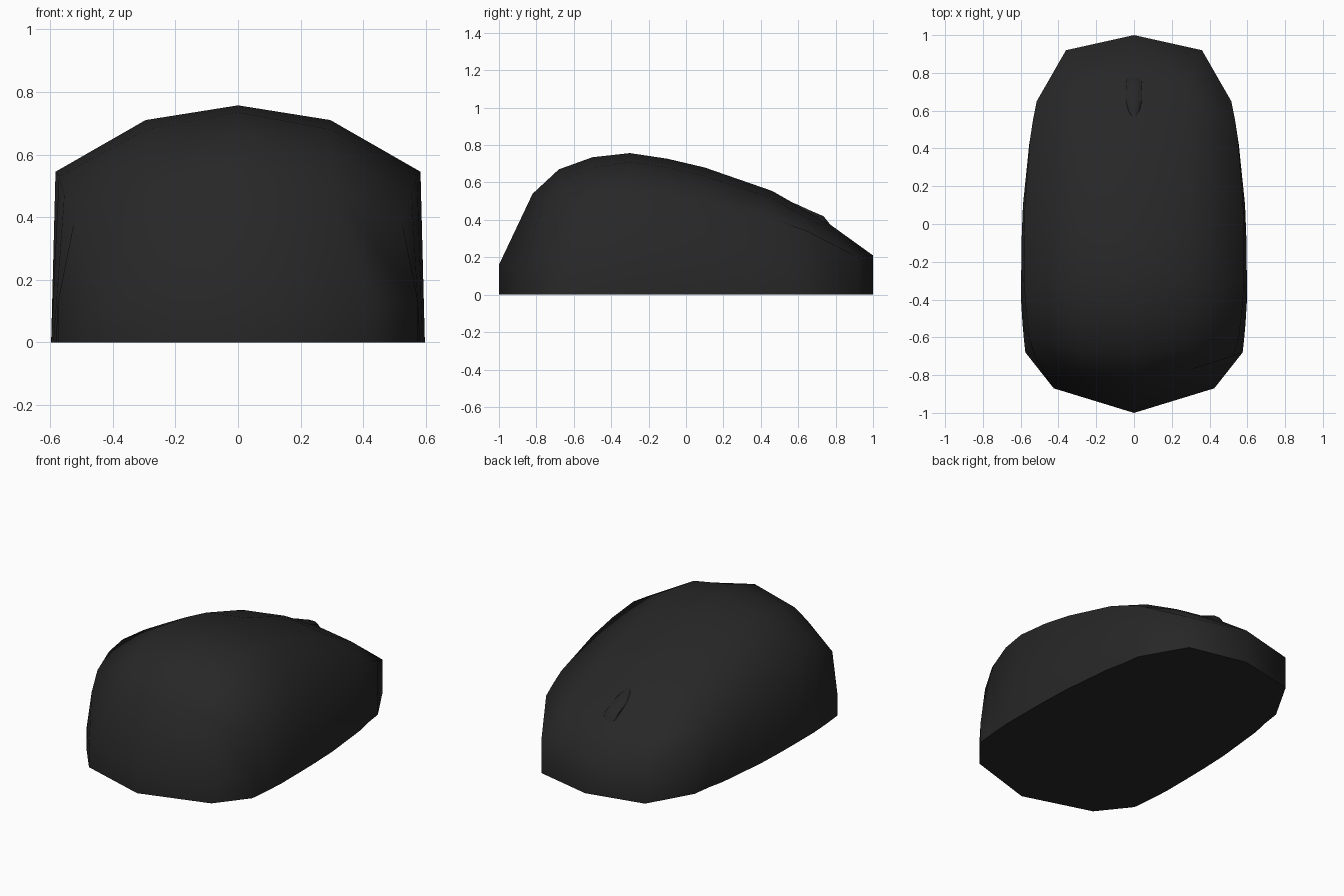
import bpy, bmesh, math

if "Cube" in bpy.data.objects:
    bpy.data.objects.remove(bpy.data.objects["Cube"])

dark = bpy.data.materials.new("charcoal plastic")
dark.diffuse_color = (0.02, 0.02, 0.02, 1)
dark.use_nodes = True
dark.node_tree.nodes["Principled BSDF"].inputs["Base Color"].default_value = dark.diffuse_color


def finish(bm, name, angle):
    bmesh.ops.recalc_face_normals(bm, faces=bm.faces[:])
    mesh = bpy.data.meshes.new(name)
    bm.to_mesh(mesh)
    bm.free()
    mesh.materials.append(dark)
    ob = bpy.data.objects.new(name, mesh)
    bpy.context.collection.objects.link(ob)
    bpy.ops.object.select_all(action='DESELECT')
    ob.select_set(True)
    bpy.context.view_layer.objects.active = ob
    bpy.ops.object.shade_smooth_by_angle(angle=math.radians(angle))
    return ob


# Shell sections, tail to nose: centre (y, z), middle (x, y, z), shoulder (x, y, z), base (x, y)
SECTIONS = [
    ((1.0, .21), (.36, .92, .20), (.515, .65, .34), (.515, .65)),
    ((.75, .39), (.28, .72, .37), (.535, .55, .375), (.53, .54)),
    ((.46, .555), (.285, .45, .52), (.55, .45, .41), (.555, .42)),
    ((.10, .68), (.29, .10, .635), (.578, .10, .49), (.588, .10)),
    ((-.10, .727), (.295, -.10, .68), (.582, -.10, .525), (.595, -.08)),
    ((-.30, .757), (.295, -.30, .71), (.583, -.31, .545), (.597, -.25)),
    ((-.50, .735), (.295, -.50, .68), (.572, -.46, .53), (.597, -.42)),
    ((-.68, .67), (.29, -.66, .61), (.555, -.60, .47), (.59, -.53)),
    ((-.82, .54), (.30, -.77, .49), (.525, -.70, .38), (.582, -.62)),
    ((-1.0, .16), (.425, -.87, .13), (.575, -.68, .13), (.575, -.68)),
]

# Body shell: each section runs from left base over the top to right base
bm = bmesh.new()
rows = []
for c, m, s, b in SECTIONS:
    half = [(b[0], b[1], 0), s, m]
    pts = [(-x, y, z) for x, y, z in half] + [(0, *c)] + half[::-1]
    rows.append([bm.verts.new(p) for p in pts])
for r0, r1 in zip(rows, rows[1:]):
    for i in range(6):
        bm.faces.new((r0[i], r0[i + 1], r1[i + 1], r1[i]))

# Upright end walls below the first and last sections
ends = []
for row in (rows[0], rows[-1]):
    low = [row[0]] + [bm.verts.new((v.co.x, v.co.y, 0)) for v in row[2:5]] + [row[6]]
    top = row[1:6]
    bm.faces.new((low[0], top[0], top[1], low[1]))
    bm.faces.new((low[1], top[1], top[2], low[2]))
    bm.faces.new((low[2], top[2], top[3], low[3]))
    bm.faces.new((low[3], top[3], top[4], low[4]))
    ends.append(low)

# Flat underside
loop = ends[0] + [r[6] for r in rows[1:-1]] + ends[1][::-1] + [r[0] for r in rows[-2:0:-1]]
bm.faces.new(loop)
finish(bm, "mouse_body", 75)

# Scroll wheel: low-poly bead lying along the sloping top
bm = bmesh.new()
wheel = []
for y, z, w in ((.79, .335, .03), (.775, .37, .04), (.735, .42, .042), (.66, .452, .042), (.60, .48, .038), (.55, .50, .008)):
    wheel.append([bm.verts.new(p) for p in
                  ((-w, y, z - .08), (-w, y, z - .015), (-w * .5, y, z),
                   (w * .5, y, z), (w, y, z - .015), (w, y, z - .08))])
for r0, r1 in zip(wheel, wheel[1:]):
    for i in range(6):
        j = (i + 1) % 6
        bm.faces.new((r0[i], r0[j], r1[j], r1[i]))
bm.faces.new(wheel[0])
bm.faces.new(wheel[-1])
finish(bm, "scroll_wheel", 50)
